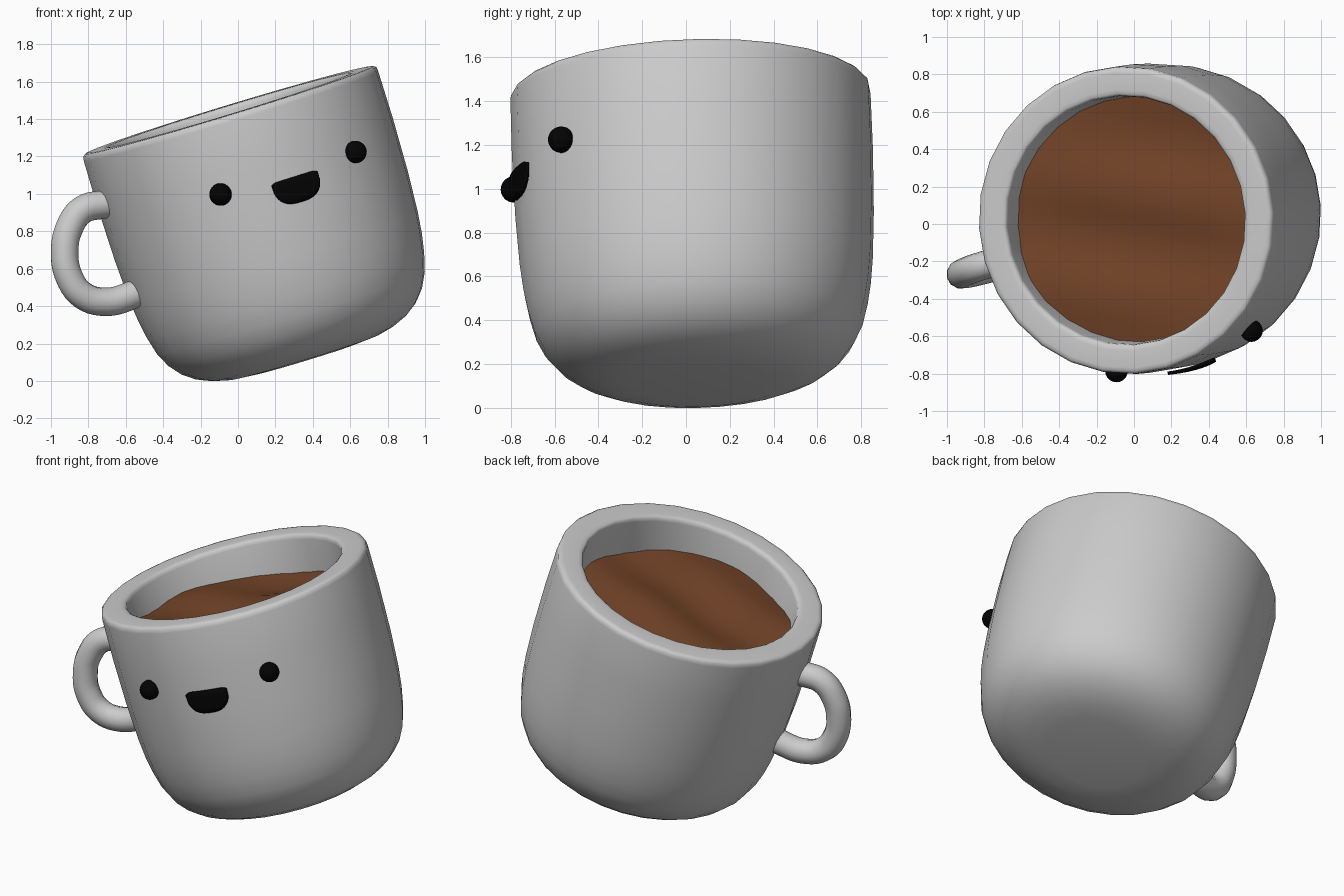
import bpy, bmesh
from math import sin, cos, pi, radians
from mathutils import Matrix, Vector

if "Cube" in bpy.data.objects:
    bpy.data.objects.remove(bpy.data.objects["Cube"])

# Mug frame: tilted sideways, leaning slightly forward, turned a little on its axis
MUG = (Matrix.Translation((0.358, 0.066, 0.115)) @ Matrix.Rotation(radians(2), 4, 'X')
       @ Matrix.Rotation(radians(-16.9), 4, 'Y') @ Matrix.Rotation(radians(16.5), 4, 'Z'))


def material(name, rgb):
    mat = bpy.data.materials.new(name)
    mat.diffuse_color = (*rgb, 1)
    mat.use_nodes = True
    mat.node_tree.nodes["Principled BSDF"].inputs["Base Color"].default_value = mat.diffuse_color
    return mat


def finish(bm, name, mat=None, angle=50):
    bmesh.ops.recalc_face_normals(bm, faces=bm.faces)
    mesh = bpy.data.meshes.new(name)
    bm.to_mesh(mesh)
    bm.free()
    obj = bpy.data.objects.new(name, mesh)
    bpy.context.collection.objects.link(obj)
    obj.matrix_world = MUG
    if mat:
        mesh.materials.append(mat)
    bpy.ops.object.select_all(action='DESELECT')
    obj.select_set(True)
    bpy.context.view_layer.objects.active = obj
    bpy.ops.object.shade_smooth_by_angle(angle=radians(angle))
    return obj


def lathe(profile, sides, height=lambda x, y: 0):
    """Revolve (radius, height) points; profile ends on the axis become fans."""
    bm = bmesh.new()
    rings = []
    for r, h in profile:
        n = sides if r > 0 else 1
        pts = [(r * cos(2 * pi * i / sides), r * sin(2 * pi * i / sides)) for i in range(n)]
        rings.append([bm.verts.new((x, y, h + height(x, y))) for x, y in pts])
    for a, b in zip(rings, rings[1:]):
        for i in range(sides):
            j = i + 1
            quad = [a[i % len(a)], a[j % len(a)], b[j % len(b)], b[i % len(b)]]
            bm.faces.new(list(dict.fromkeys(quad)))
    return bm


def on_wall(arc, h, r):
    """Point on the mug wall: arc length from the front centre, height, radius."""
    t = arc / 0.82
    return Vector((r * sin(t), -r * cos(t), h))


brown = material("cocoa", (0.165, 0.055, 0.02))
black = material("black", (0.001, 0.001, 0.001))

# Mug body: outer wall, flat rim with narrow rounded edges, inner wall
finish(lathe([(0, 0), (0.3, 0.002), (0.42, 0.012), (0.51, 0.034), (0.59, 0.068), (0.655, 0.115),
              (0.71, 0.18), (0.75, 0.26), (0.777, 0.36), (0.795, 0.46), (0.808, 0.58),
              (0.82, 0.8), (0.826, 1.1), (0.824, 1.36), (0.821, 1.383), (0.808, 1.394),
              (0.79, 1.396), (0.70, 1.396), (0.68, 1.394), (0.669, 1.386), (0.665, 1.365),
              (0.655, 1.15), (0.635, 0.6), (0.56, 0.24), (0.4, 0.16), (0, 0.15)], 28), "mug_body")


# Drink with an uneven, gently rippled surface
def ripple(x, y):
    return (-0.06 * x - 0.02 * y + 0.022 * sin(7 * x + 2 * y) * cos(6 * y - 1.5 * x)
            + 0.012 * sin(11 * y + 4 * x))


finish(lathe([(0, 1.18)] + [(0.66 * k / 10, 1.18) for k in range(1, 11)], 40, ripple), "drink", brown)

# Handle: round tube swept along a smooth path
curve = bpy.data.curves.new("handle_path", 'CURVE')
curve.dimensions = '3D'
curve.bevel_depth = 0.076
curve.bevel_resolution = 4
curve.resolution_u = 5
curve.use_fill_caps = True
path = [(0.76, 1.10), (0.83, 1.115), (0.942, 1.12), (1.04, 1.05), (1.104, 0.935),
        (1.121, 0.80), (1.077, 0.682), (0.964, 0.613), (0.834, 0.604), (0.75, 0.615)]
spline = curve.splines.new('BEZIER')
spline.bezier_points.add(len(path) - 1)
for p, (r, h) in zip(spline.bezier_points, path):
    p.co = (-r, 0, h)
    p.handle_left_type = p.handle_right_type = 'AUTO'
tube = bpy.data.objects.new("handle_path", curve)
bpy.context.collection.objects.link(tube)
bpy.context.view_layer.update()
bm = bmesh.new()
bm.from_mesh(tube.evaluated_get(bpy.context.evaluated_depsgraph_get()).to_mesh())
bmesh.ops.remove_doubles(bm, verts=bm.verts, dist=0.0005)
bpy.data.objects.remove(tube)
finish(bm, "handle")

# Eyes
for side, name in ((-1, "left_eye"), (1, "right_eye")):
    bm = bmesh.new()
    bmesh.ops.create_uvsphere(bm, u_segments=20, v_segments=12, radius=0.06,
                              matrix=Matrix.Translation(on_wall(side * 0.401, 1.003, 0.838)))
    finish(bm, name, black)

# Mouth: thin open smile bent around the wall
bm = bmesh.new()
columns, rows = 20, 4
grid = []
for i in range(columns + 1):
    s = sin(pi * (i / columns - 0.5))
    drop = 0.012 + 0.128 * (1 - abs(s) ** 3) ** (1 / 2.4)
    top = 0.979 - 0.012 * abs(s) ** 12
    grid.append([bm.verts.new(on_wall(0.13 * s, top - drop * k / rows, 0.847))
                 for k in range(rows + 1)])
for a, b in zip(grid, grid[1:]):
    for k in range(rows):
        bm.faces.new((a[k], a[k + 1], b[k + 1], b[k]))
mouth = finish(bm, "mouth", black)
solid = mouth.modifiers.new("thickness", 'SOLIDIFY')
solid.thickness = 0.018
solid.offset = -1
